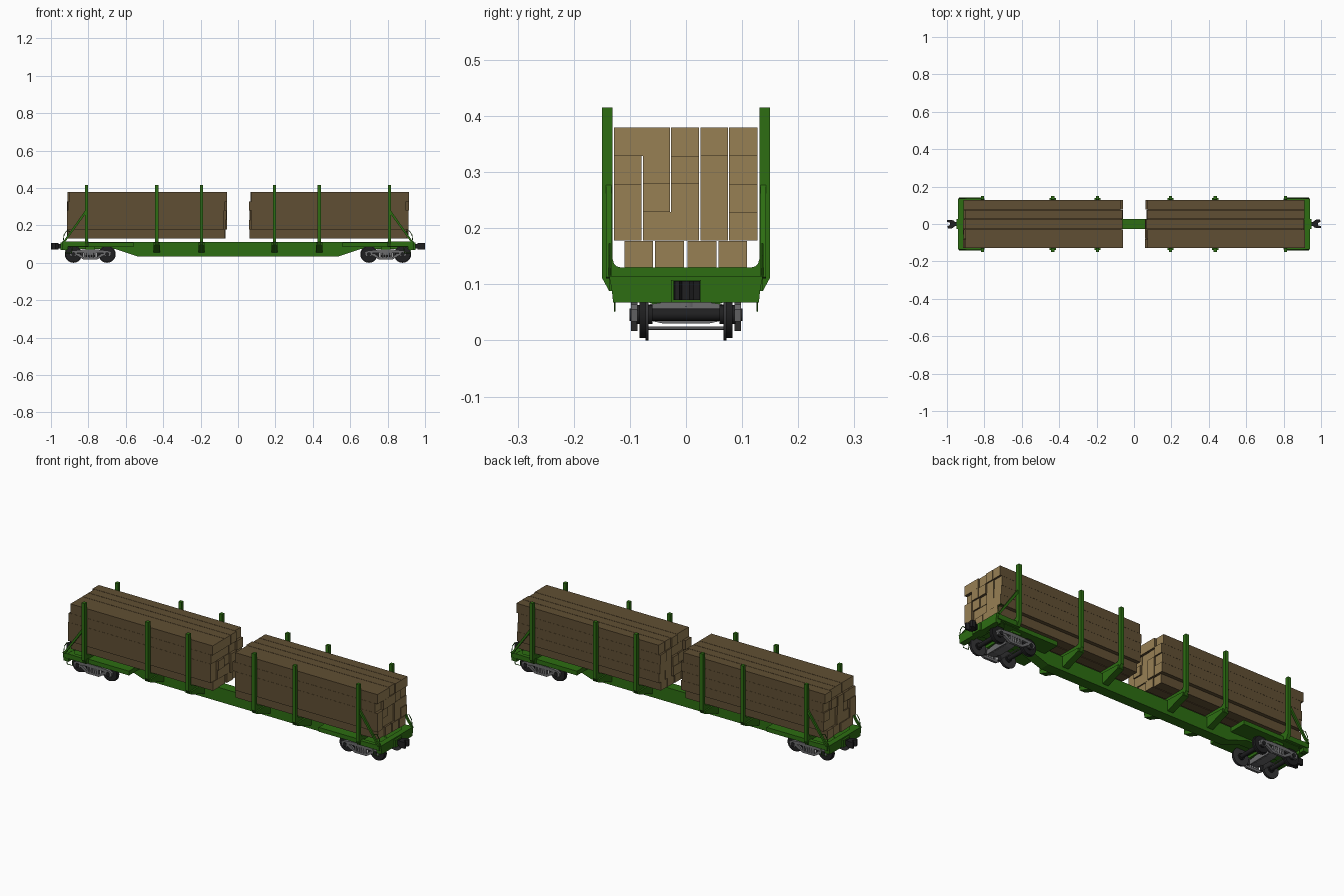
import bpy, bmesh, random
from mathutils import Vector

if "Cube" in bpy.data.objects:
    bpy.data.objects.remove(bpy.data.objects["Cube"])

random.seed(4)


def material(name, rgb):
    m = bpy.data.materials.new(name)
    m.diffuse_color = (*rgb, 1)
    m.use_nodes = True
    m.node_tree.nodes["Principled BSDF"].inputs["Base Color"].default_value = m.diffuse_color
    return m


GREEN = material("green_paint", (0.026, 0.155, 0.006))
BROWN = material("brown_timber", (0.118, 0.078, 0.033))
TAN = material("tan_cut_ends", (0.31, 0.215, 0.088))
BLACK = material("black_iron", (0.014, 0.014, 0.015))
STEEL = material("grey_steel", (0.15, 0.15, 0.155))
DARK = material("dark_steel", (0.035, 0.035, 0.038))


def finish(name, bm, mat):
    bmesh.ops.recalc_face_normals(bm, faces=bm.faces)
    me = bpy.data.meshes.new(name)
    bm.to_mesh(me)
    bm.free()
    me.materials.append(mat)
    ob = bpy.data.objects.new(name, me)
    bpy.context.collection.objects.link(ob)
    return ob


def prism(name, pts, axis, a, b, mat):
    """Extrude a flat profile along an axis from a to b."""
    place = {"x": lambda p: (a, p[0], p[1]),
             "y": lambda p: (p[0], a, p[1]),
             "z": lambda p: (p[0], p[1], a)}[axis]
    bm = bmesh.new()
    f = bm.faces.new([bm.verts.new(place(p)) for p in pts])
    out = bmesh.ops.extrude_face_region(bm, geom=[f])
    step = Vector([(b - a) if axis == k else 0 for k in "xyz"])
    verts = [v for v in out["geom"] if isinstance(v, bmesh.types.BMVert)]
    bmesh.ops.translate(bm, verts=verts, vec=step)
    return finish(name, bm, mat)


def box(name, x, y, z, mat):
    return prism(name, [(x[0], y[0]), (x[1], y[0]), (x[1], y[1]), (x[0], y[1])],
                 "z", z[0], z[1], mat)


def rod(name, p, q, r, mat, sides=8):
    """Cylinder from p to q."""
    p, q = Vector(p), Vector(q)
    bm = bmesh.new()
    bmesh.ops.create_cone(bm, cap_ends=True, segments=sides, radius1=r, radius2=r,
                          depth=(q - p).length)
    bmesh.ops.rotate(bm, verts=bm.verts,
                     matrix=(q - p).to_track_quat("Z", "Y").to_matrix())
    bmesh.ops.translate(bm, verts=bm.verts, vec=(p + q) / 2)
    for f in bm.faces:
        f.smooth = sides > 8 and len(f.verts) == 4
    ob = finish(name, bm, mat)
    for e in ob.data.edges:
        e.use_edge_sharp = False
    ob.data.set_sharp_from_angle(angle=0.7)
    return ob


def both(half):
    """Mirror a half profile about its first coordinate."""
    return half + [(-u, v) for u, v in reversed(half) if u > 0]


# fish-bellied centre sill
prism("centre_sill", both([(0.54, 0.035), (0.66, 0.075), (0.92, 0.075), (0.92, 0.11)]),
      "y", -0.027, 0.027, GREEN)

# stakes with their cross bearers, as U frames with rounded inner corners
stake = [(0.15, 0.112), (0.15, 0.415), (0.131, 0.415), (0.131, 0.146),
         (0.1285, 0.137), (0.124, 0.132), (0.116, 0.13)]
for x in (-0.81, -0.435, -0.195, 0.195, 0.435, 0.81):
    end = abs(x) > 0.5
    low = [(0.137, 0.088)] if end else [(0.03, 0.06), (0.138, 0.095)]
    prism("stake_frame", both(low + stake), "x", x - 0.009, x + 0.009, GREEN)
    if not end:
        prism("cross_bearer", both([(0.03, 0.055), (0.138, 0.092), (0.138, 0.108),
                                    (0.03, 0.112)]), "x", x - 0.017, x + 0.017, GREEN)

# end platforms, sills, couplers, braces and hand rails
for s in (-1, 1):
    def xs(a, b):
        return sorted((s * a, s * b))
    box("end_deck", xs(0.56, 0.92), (-0.12, 0.12), (0.085, 0.108), GREEN)
    prism("end_sill", both([(0.13, 0.068), (0.132, 0.088), (0.137, 0.115)]),
          "x", s * 0.91, s * 0.94, GREEN)
    box("body_bolster", xs(0.765, 0.815), (-0.1, 0.1), (0.072, 0.09), GREEN)
    box("coupler_pocket", xs(0.9, 0.95), (-0.027, 0.027), (0.068, 0.108), GREEN)
    box("coupler_shank", xs(0.93, 0.97), (-0.011, 0.011), (0.077, 0.101), BLACK)
    head = [(0.96, -0.016), (0.975, -0.022), (1.0, -0.02), (1.0, -0.012),
            (0.984, -0.007), (0.984, 0.006), (0.998, 0.013), (0.994, 0.025),
            (0.975, 0.025), (0.96, 0.014)]
    prism("coupler_head", [(s * u, s * v) for u, v in head], "z", 0.072, 0.106, BLACK)
    for t in (-1, 1):
        box("side_sill", xs(0.8, 0.93), sorted((t * 0.115, t * 0.137)), (0.088, 0.113), GREEN)
        # diagonal brace from the platform corner to the end stake
        prism("stake_brace", [(s * u, v) for u, v in
                              [(0.925, 0.11), (0.935, 0.113), (0.815, 0.283), (0.812, 0.266)]],
              "y", t * 0.133, t * 0.143, GREEN)
        prism("corner_gusset", [(s * 0.91, t * 0.137), (s * 0.87, t * 0.137),
                                (s * 0.91, t * 0.08)], "z", 0.106, 0.114, GREEN)
        # hand rail and step stirrup
        rail = [(0.935, 0.112), (0.93, 0.15), (0.915, 0.172), (0.895, 0.165)]
        for (a, b), (c, d) in zip(rail, rail[1:]):
            rod("hand_rail", (s * a, t * 0.136, b), (s * c, t * 0.136, d), 0.002, GREEN, 6)
        step = [(0.925, 0.09), (0.92, 0.053), (0.89, 0.053), (0.885, 0.09)]
        for (a, b), (c, d) in zip(step, step[1:]):
            rod("step_stirrup", (s * a, t * 0.127, b), (s * c, t * 0.127, d), 0.002, GREEN, 6)

# bogies
top_chord = both([(0.0, 0.054), (0.07, 0.052), (0.078, 0.034), (0.108, 0.034),
                  (0.113, 0.055), (0.1, 0.064), (0.045, 0.07)])
low_chord = both([(0.032, 0.028), (0.06, 0.05), (0.09, 0.05), (0.09, 0.04),
                  (0.07, 0.038), (0.036, 0.017)])
# the lower chord is listed top side first, then back along its underside
low_chord = ([(-0.09, 0.05), (-0.06, 0.05), (-0.032, 0.028), (0.032, 0.028), (0.06, 0.05),
              (0.09, 0.05), (0.09, 0.04), (0.07, 0.038), (0.036, 0.017), (-0.036, 0.017),
              (-0.07, 0.038), (-0.09, 0.04)])
for cx in (-0.79, 0.79):
    prism("bogie_bolster", both([(0.04, 0.03), (0.095, 0.042), (0.095, 0.06), (0.04, 0.068)]),
          "x", cx - 0.022, cx + 0.022, STEEL)
    rod("centre_pivot", (cx, 0, 0.06), (cx, 0, 0.085), 0.025, STEEL, 20)
    for t in (-1, 1):
        ys = (t * 0.086, t * 0.098)
        prism("side_frame_top", [(cx + u, v) for u, v in top_chord], "y", *ys, STEEL)
        prism("side_frame_bottom", [(cx + u, v) for u, v in low_chord], "y", *ys, STEEL)
        for d in (-1, 1):
            box("frame_column", sorted((cx + d * 0.024, cx + d * 0.034)), sorted(ys),
                (0.02, 0.06), STEEL)
        for d in (-0.014, 0, 0.014):
            rod("spring", (cx + d, t * 0.092, 0.026), (cx + d, t * 0.092, 0.056), 0.006, STEEL, 10)
    for d in (-0.09, 0.09):
        x = cx + d
        rod("axle", (x, -0.101, 0.046), (x, 0.101, 0.046), 0.011, BLACK, 16)
        inner = cx + d * 0.42
        rod("brake_beam", (inner, -0.068, 0.022), (inner, 0.068, 0.022), 0.003, STEEL, 6)
        for t in (-1, 1):
            rod("wheel_flange", (x, t * 0.067, 0.046), (x, t * 0.072, 0.046), 0.046, DARK, 32)
            rod("wheel_tread", (x, t * 0.071, 0.046), (x, t * 0.083, 0.046), 0.042, BLACK, 32)
            rod("wheel_hub", (x, t * 0.06, 0.046), (x, t * 0.088, 0.046), 0.017, BLACK, 20)
            box("brake_shoe", sorted((cx + d * 0.4, cx + d * 0.5)),
                sorted((t * 0.072, t * 0.082)), (0.025, 0.055), DARK)

# timber: (y from, y to, z from, z to) of each baulk, two stacks
A, B, C, D, E, F = -0.129, -0.078, -0.0275, 0.0245, 0.0755, 0.1285
baulks = [(-0.111, -0.058, 0.13, 0.178), (-0.056, -0.003, 0.13, 0.178),
          (0.002, 0.055, 0.13, 0.178), (0.057, 0.11, 0.13, 0.178),
          (A, B, 0.178, 0.279), (B, D, 0.178, 0.229), (D, E, 0.178, 0.279),
          (E, F, 0.178, 0.229), (B, C, 0.229, 0.279), (C, D, 0.229, 0.279),
          (E, F, 0.229, 0.279), (A, B, 0.279, 0.329), (B, C, 0.279, 0.329),
          (C, D, 0.279, 0.329), (D, E, 0.279, 0.329), (E, F, 0.279, 0.329),
          (A, C, 0.329, 0.38), (C, D, 0.329, 0.38), (D, E, 0.329, 0.38),
          (E, F, 0.329, 0.38)]
for cx in (-0.486, 0.486):
    for y0, y1, z0, z1 in baulks:
        shift = random.uniform(-0.009, 0.009)
        ob = box("timber_baulk", (cx - 0.42 + shift, cx + 0.42 + shift),
                 (y0 + 0.001, y1 - 0.001), (z0, z1 - 0.0005), BROWN)
        ob.data.materials.append(TAN)
        for f in ob.data.polygons:
            f.material_index = int(abs(f.normal.x) > 0.5)
